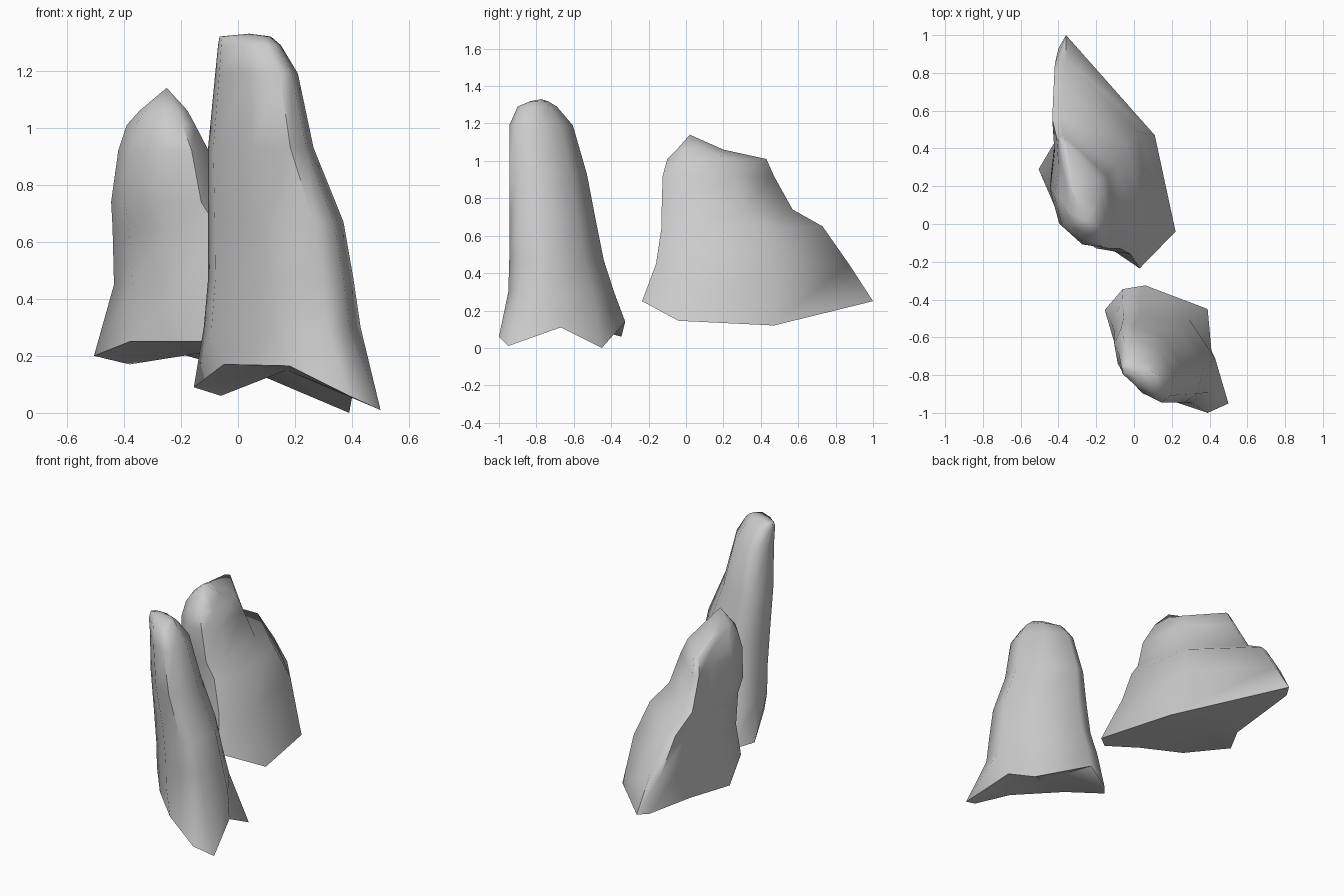
import bpy, math
from mathutils import Vector

if "Cube" in bpy.data.objects:
    bpy.data.objects.remove(bpy.data.objects["Cube"])


def rock(name, base, outline, levels, peak, hollow):
    """Loft a ragged base through scaled copies of one outline up to a peak."""
    n = len(base)
    rings = [[Vector(p) for p in base]]
    for z, x0, x1, y0, y1 in levels:
        rings.append([Vector((x0 + u * (x1 - x0), y0 + v * (y1 - y0), z))
                      for u, v in outline])
    verts = [p for ring in rings for p in ring] + [Vector(peak), Vector(hollow)]
    faces = []
    for r in range(len(rings) - 1):
        for i in range(n):
            j = (i + 1) % n
            faces.append((r * n + i, r * n + j, (r + 1) * n + j, (r + 1) * n + i))
    # pointed top and shallow hollow underside
    top = (len(rings) - 1) * n
    for i in range(n):
        j = (i + 1) % n
        faces.append((top + i, top + j, len(verts) - 2))
        faces.append((j, i, len(verts) - 1))
    mesh = bpy.data.meshes.new(name)
    mesh.from_pydata(verts, [], faces)
    mesh.update()
    ob = bpy.data.objects.new(name, mesh)
    bpy.context.collection.objects.link(ob)
    bpy.ops.object.select_all(action='DESELECT')
    ob.select_set(True)
    bpy.context.view_layer.objects.active = ob
    bpy.ops.object.shade_smooth_by_angle(angle=math.radians(60))
    return ob


# tall front rock
rock("tall_rock",
     [(-.155, -.455, .09), (-.05, -.70, .17), (.18, -.93, .165), (.39, -1.0, .06),
      (.50, -.95, .01), (.41, -.67, .11), (.39, -.45, 0), (.06, -.325, .14),
      (-.06, -.345, .06)],
     [(0, .75), (.05, .50), (.42, .15), (.78, 0), (.93, .10), (1, .42), (.74, .80),
      (.28, 1), (.10, .95)],
     [(.30, -.12, .43, -.95, -.385),
      (.47, -.105, .405, -.945, -.44),
      (.67, -.105, .37, -.945, -.48),
      (.93, -.105, .265, -.945, -.53),
      (1.19, -.08, .21, -.945, -.605),
      (1.29, -.07, .15, -.90, -.69),
      (1.32, -.065, .115, -.83, -.74)],
     (.04, -.775, 1.33), (.17, -.65, .15))

# wide rear rock with a shelf and a sloping back ridge
rock("wide_rock",
     [(-.505, .29, .20), (-.38, 0, .25), (-.14, -.12, .25), (.03, -.235, .25),
      (.22, -.04, .145), (.11, .47, .12), (-.36, 1.0, .25), (-.40, .93, .24),
      (-.38, .50, .17)],
     [(0, .45), (.12, .19), (.44, .03), (.78, 0), (.96, .14), (.85, .63), (.14, 1),
      (.03, .98), (.06, .72)],
     [(.45, -.435, .10, -.16, .87),
      (.65, -.44, .03, -.13, .73),
      (.74, -.445, -.04, -.13, .57),
      (.92, -.42, -.09, -.125, .47),
      (1.01, -.39, -.14, -.10, .43),
      (1.06, -.345, -.17, -.05, .20)],
     (-.25, .02, 1.14), (-.13, .35, .21))
